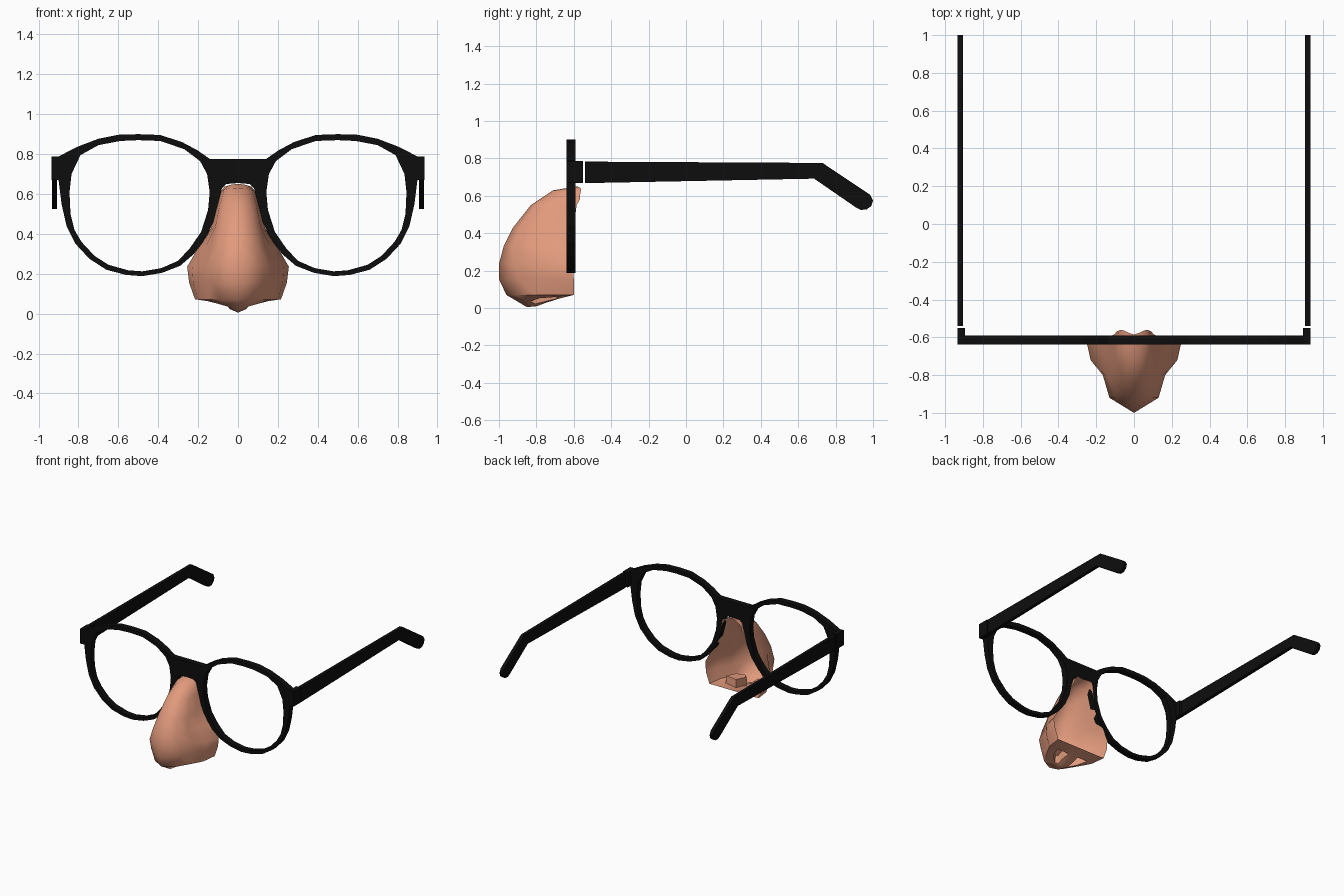
import bpy, bmesh

if "Cube" in bpy.data.objects:
    bpy.data.objects.remove(bpy.data.objects["Cube"])

def material(name, rgb):
    m = bpy.data.materials.new(name)
    m.diffuse_color = (*rgb, 1)
    m.use_nodes = True
    m.node_tree.nodes["Principled BSDF"].inputs["Base Color"].default_value = m.diffuse_color
    return m

black = material("black plastic", (0.004, 0.004, 0.004))
skin = material("skin pink", (0.76, 0.325, 0.205))

def mirrored(name, bm, mat, thickness=0, smooth=False):
    """Turn a right-hand half into an object mirrored across x = 0."""
    bmesh.ops.recalc_face_normals(bm, faces=bm.faces)
    me = bpy.data.meshes.new(name)
    bm.to_mesh(me)
    bm.free()
    me.materials.append(mat)
    ob = bpy.data.objects.new(name, me)
    bpy.context.collection.objects.link(ob)
    mod = ob.modifiers.new("mirror", 'MIRROR')
    mod.use_clip = True
    if thickness:
        s = ob.modifiers.new("thickness", 'SOLIDIFY')
        s.thickness, s.offset = thickness, 0
    if smooth:
        bpy.ops.object.select_all(action='DESELECT')
        bpy.context.view_layer.objects.active = ob
        ob.select_set(True)
        bpy.ops.object.shade_smooth_by_angle(angle=0.75)
    return ob

# Front frame: outer edge and lens hole (x, z), clockwise from the top
outer = [(.50, .90), (.60, .897), (.70, .877), (.81, .835), (.90, .788), (.90, .67),
         (.885, .55), (.86, .44), (.815, .35), (.745, .275), (.66, .22), (.56, .194),
         (.48, .188), (.38, .205), (.29, .24), (.22, .30), (.16, .38), (.12, .47),
         (.08, .63), (.14, .775), (.205, .82), (.28, .86), (.39, .896)]
hole = [(.50, .87), (.59, .866), (.70, .845), (.79, .795), (.835, .70), (.845, .61),
        (.84, .50), (.82, .42), (.785, .36), (.72, .29), (.65, .245), (.55, .217),
        (.48, .212), (.385, .228), (.30, .265), (.24, .33), (.185, .41), (.15, .52),
        (.142, .61), (.155, .70), (.19, .765), (.27, .825), (.39, .866)]
bm = bmesh.new()
o = [bm.verts.new((x, -.614, z)) for x, z in outer]
h = [bm.verts.new((x, -.614, z)) for x, z in hole]
n = len(o)
for i in range(n):
    j = (i + 1) % n
    bm.faces.new((o[i], o[j], h[j], h[i]))
bridge = [bm.verts.new((x, -.614, z)) for x, z in [(.06, .65), (0, .655), (0, .775)]]
bm.faces.new([o[19], o[18]] + bridge)
mirrored("front_frame", bm, black, .048)

# Hinge blocks at the frame corners
bm = bmesh.new()
bmesh.ops.create_cube(bm, size=1)
for v in bm.verts:
    v.co = (.915 + v.co.x * .04, -.594 + v.co.y * .088, .728 + v.co.z * .118)
mirrored("hinge_blocks", bm, black)

# Temple arms: side profile (y, z) with bent, rounded ear tips
arm = [(-.54, .668), (-.54, .783), (.73, .776), (.96, .622), (.985, .605), (1, .575),
       (.99, .545), (.965, .527), (.935, .525), (.91, .537), (.685, .692)]
bm = bmesh.new()
bm.faces.new([bm.verts.new((.92, y, z)) for y, z in arm])
mirrored("temple_arms", bm, black, .027)

# Nose: half rings (x, y) from the ridge round to the open back, by height
rings = [
    (.55, [(0, -.83), (.06, -.80), (.09, -.73), (.10, -.66), (.105, -.585)]),
    (.43, [(0, -.925), (.08, -.88), (.115, -.79), (.125, -.70), (.135, -.60)]),
    (.33, [(0, -.975), (.10, -.92), (.135, -.82), (.165, -.71), (.20, -.60)]),
    (.235, [(0, -1.0), (.13, -.92), (.165, -.80), (.23, -.72), (.255, -.605)]),
    (.155, [(0, -1.0), (.13, -.90), (.165, -.79), (.225, -.72), (.245, -.60)]),
    (.07, [(0, -.96), (.09, -.91), (.15, -.81), (.20, -.72), (.215, -.60)])]
top = [[(0, -.585, .65), (.03, -.575, .648), (.05, -.565, .642), (.07, -.56, .636), (.083, -.565, .615)],
       [(0, -.71, .63), (.04, -.70, .628), (.07, -.66, .622), (.085, -.61, .61), (.09, -.568, .58)]]
floor = [[(0, -.85, .005), (.05, -.845, .035), (.12, -.79, .055), (.15, -.69, .062), (.13, -.60, .07)],
         [(0, -.82, .008), (.03, -.81, .018), (.035, -.76, .03), (.035, -.68, .05), (.03, -.60, .07)],
         [(0, -.80, .01), (0, -.79, .013), (0, -.75, .028), (0, -.68, .05), (0, -.60, .07)]]
rows = top + [[(x, y, z) for x, y in ring] for z, ring in rings] + floor
bm = bmesh.new()
grid = [[bm.verts.new(p) for p in row] for row in rows]
nostril = []
for r in range(len(grid) - 1):
    for c in range(4):
        if r == len(grid) - 2 and c == 0:
            quad = (grid[r][0], grid[r][1], grid[r + 1][1], grid[r + 1][0])
        else:
            quad = (grid[r][c], grid[r][c + 1], grid[r + 1][c + 1], grid[r + 1][c])
        f = bm.faces.new(quad)
        if r == len(grid) - 3 and c in (1, 2):
            nostril.append(f)
bmesh.ops.recalc_face_normals(bm, faces=bm.faces)
# Nostrils: floor faces inset and pushed up into the nose
bmesh.ops.inset_region(bm, faces=nostril, thickness=.012)
bmesh.ops.inset_region(bm, faces=nostril, thickness=.006)
for v in {v for f in nostril for v in f.verts}:
    v.co.z += .06
mirrored("nose", bm, skin, smooth=True)
